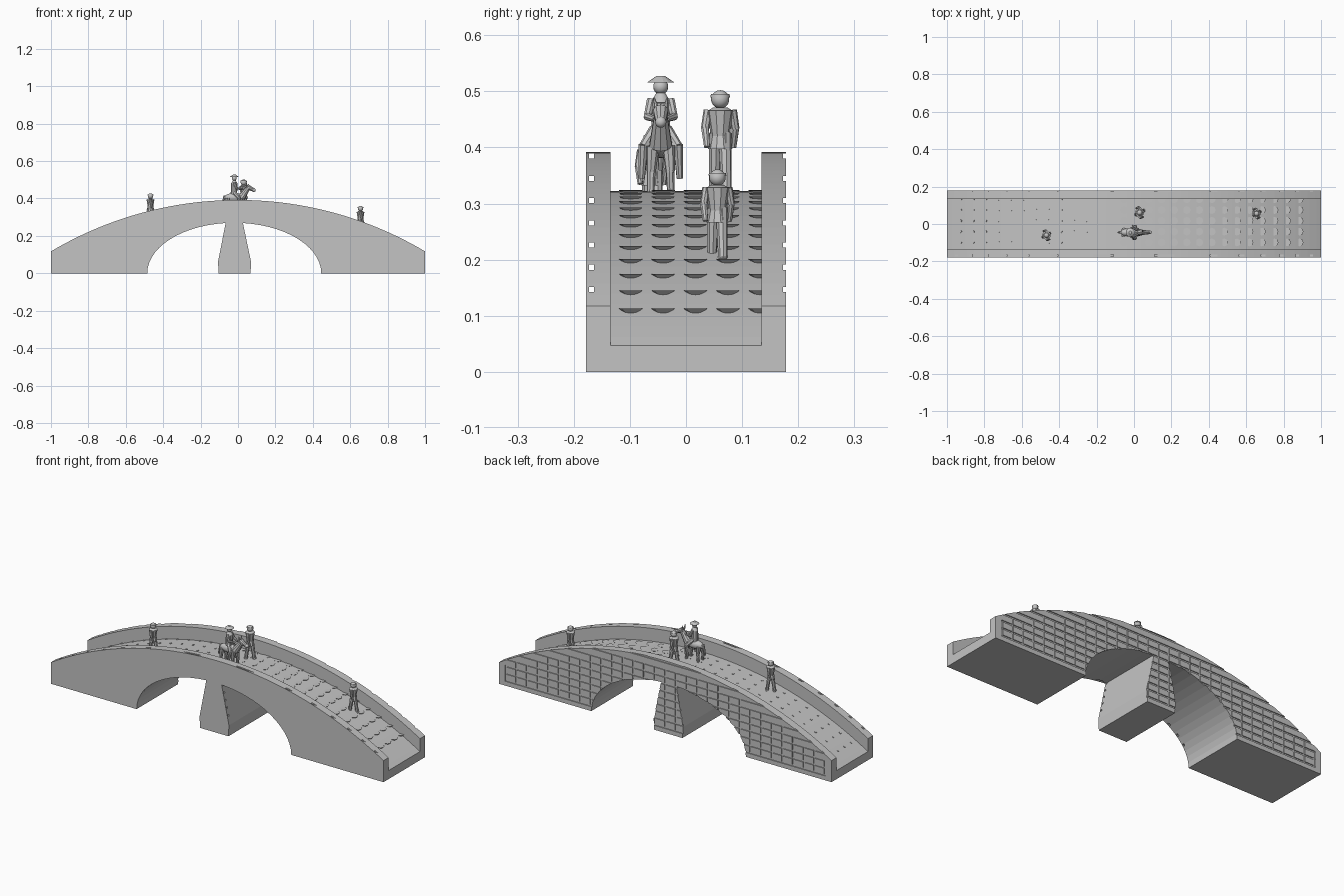
import bpy, bmesh, math
from mathutils import Vector, Matrix

if "Cube" in bpy.data.objects:
    bpy.data.objects.remove(bpy.data.objects["Cube"])

stone = bpy.data.materials.new("stone grey")
stone.diffuse_color = (0.55, 0.55, 0.55, 1)
stone.use_nodes = True
stone.node_tree.nodes["Principled BSDF"].inputs["Base Color"].default_value = stone.diffuse_color

R = 1.956          # radius of the bridge back
HALF_W = 0.178     # half width of the bridge


def arc(x, crown):
    return crown - (R - math.sqrt(R * R - x * x))


def finish(bm, name, smooth=False):
    bmesh.ops.recalc_face_normals(bm, faces=bm.faces)
    me = bpy.data.meshes.new(name)
    bm.to_mesh(me)
    bm.free()
    me.materials.append(stone)
    ob = bpy.data.objects.new(name, me)
    bpy.context.collection.objects.link(ob)
    if smooth:
        for o in bpy.context.selected_objects:
            o.select_set(False)
        ob.select_set(True)
        bpy.context.view_layer.objects.active = ob
        bpy.ops.object.shade_smooth_by_angle(angle=math.radians(35))
    return ob


def extrude_profile(name, pts, y0, y1):
    bm = bmesh.new()
    face = bm.faces.new([bm.verts.new((x, y0, z)) for x, z in pts])
    geo = bmesh.ops.extrude_face_region(bm, geom=[face])["geom"]
    bmesh.ops.translate(bm, vec=(0, y1 - y0, 0),
                        verts=[v for v in geo if isinstance(v, bmesh.types.BMVert)])
    return finish(bm, name)


def box(bm, x0, x1, y0, y1, z0, z1):
    m = Matrix.Translation(((x0 + x1) / 2, (y0 + y1) / 2, (z0 + z1) / 2))
    bmesh.ops.create_cube(bm, size=1, matrix=m @ Matrix.Diagonal((x1 - x0, y1 - y0, z1 - z0, 1)))


def limb(bm, a, b, r1, r2, sides=10, flat=1.0):
    """Tapered rod from a to b; flat squeezes it sideways."""
    a, b = Vector(a), Vector(b)
    d = b - a
    m = Matrix.Translation((a + b) / 2) @ d.to_track_quat('Z', 'Y').to_matrix().to_4x4()
    bmesh.ops.create_cone(bm, cap_ends=True, segments=sides, radius1=r1, radius2=r2,
                          depth=d.length, matrix=m @ Matrix.Diagonal((flat, 1, 1, 1)))


def ball(bm, c, r, scale=(1, 1, 1)):
    bmesh.ops.create_uvsphere(bm, u_segments=14, v_segments=9, radius=r,
                              matrix=Matrix.Translation(c) @ Matrix.Diagonal((*scale, 1)))


def cut(target, cutter):
    mod = target.modifiers.new("cut", 'BOOLEAN')
    mod.operation, mod.solver, mod.object = 'DIFFERENCE', 'EXACT', cutter
    bpy.context.view_layer.objects.active = target
    bpy.ops.object.modifier_apply(modifier=mod.name)
    bpy.data.objects.remove(cutter)


# Bridge body: arched back, wide elliptical opening and flared centre pier
def opening(x):
    return 0.27 * math.sqrt(max(0, 1 - ((x + 0.02) / 0.465) ** 2))


def opening_points(a0, a1, n=14):
    angs = [math.radians(a0 + (a1 - a0) * i / n) for i in range(n + 1)]
    return [(-0.02 + 0.465 * math.cos(a), 0.27 * math.sin(a)) for a in angs]


pts = [(-1, 0)] + opening_points(180, 95.7)
pts += [(-0.107, 0.06), (-0.103, 0), (0.067, 0), (0.07, 0.06)]
pts += opening_points(84.3, 0) + [(1, 0)]
pts += [(1 - i / 28, arc(1 - i / 28, 0.392)) for i in range(57)]
bridge = extrude_profile("bridge_body", pts, -HALF_W, HALF_W)

# Sunken roadway between the parapets
top = [(1.05 - i * 0.0375, arc(1.05 - i * 0.0375, 0.322)) for i in range(57)]
cut(bridge, extrude_profile("roadway_cutter", top + [(-1.05, 0.6), (1.05, 0.6)], -0.135, 0.135))

# Masonry joints: open on the back wall, buried channels in the front parapet
rows = [0.028 + 0.0396 * i for i in range(10)]
J = 0.0045
bm = bmesh.new()
for z in rows:
    box(bm, -0.965, 0.965, 0.173, 0.19, z - J, z + J)
    if z > 0.1:
        box(bm, -0.965, 0.965, -0.173, -0.164, z - J, z + J)
cut(bridge, finish(bm, "course_cutter"))
bm = bmesh.new()
for i in range(31):
    x = -0.96 + i * 0.064
    high = max(z for z in rows if z < arc(x, 0.392) - 0.02)
    box(bm, x - J, x + J, 0.1734, 0.191, rows[0], high)
cut(bridge, finish(bm, "upright_joint_cutter"))

# Paving stones: level studs on the right slope, small tilted ones on the left
bm = bmesh.new()
for i in range(28):
    x = 0.885 - 0.067 * i
    if x < -0.93:
        break
    z = arc(x, 0.322)
    for j in range(5):
        p = Matrix.Translation((x, -0.0985 + 0.0577 * j, z - 0.003))
        if x > -0.1:
            bmesh.ops.create_cone(bm, cap_ends=True, segments=8, radius1=0.008,
                                  radius2=0.021, depth=0.011, matrix=p)
        else:
            tilt = Matrix.Rotation(math.asin(x / R), 4, 'Y')
            bmesh.ops.create_cone(bm, cap_ends=True, segments=6, radius1=0.006,
                                  radius2=0.006, depth=0.011, matrix=p @ tilt)
finish(bm, "paving_stones")


# Walking people
def walker(name, x, y, z, h):
    bm = bmesh.new()
    for s in (-1, 1):
        limb(bm, (0.1 * s, 0.06 * s, 0), (0.01 * s, 0.045 * s, 0.58), 0.05, 0.065, 8)   # leg
        limb(bm, (0.1 * s + 0.03, 0.06 * s, 0), (0.1 * s - 0.03, 0.06 * s, 0.05), 0.05, 0.04, 8)
        limb(bm, (0, 0.12 * s, 0.8), (-0.03 * s, 0.15 * s, 0.62), 0.045, 0.04, 8)       # upper arm
        limb(bm, (-0.03 * s, 0.15 * s, 0.63), (-0.1 * s, 0.13 * s, 0.44), 0.04, 0.03, 8)
    limb(bm, (0, 0, 0.42), (0, 0, 0.56), 0.12, 0.09, 10)      # coat skirt
    limb(bm, (0, 0, 0.54), (0, 0, 0.8), 0.09, 0.135, 10)      # chest
    limb(bm, (0, 0, 0.79), (0, 0, 0.83), 0.135, 0.07, 10)     # shoulders
    ball(bm, (0, 0, 0.91), 0.09)                              # head
    limb(bm, (0, 0, 0.93), (0, 0, 0.96), 0.097, 0.092, 12)    # cap band
    bmesh.ops.transform(bm, matrix=Matrix.Translation((x, y, z)) @ Matrix.Scale(h, 4), verts=bm.verts)
    finish(bm, name, True)


walker("walker_crown", 0.03, 0.061, 0.321, 0.181)
walker("walker_right", 0.655, 0.056, 0.197, 0.164)
walker("walker_left", -0.468, -0.06, 0.262, 0.166)

# Horse
Y = -0.045
bm = bmesh.new()
ball(bm, (-0.02, Y, 0.405), 0.024, (2.3, 0.95, 1.0))
limb(bm, (0.018, Y, 0.405), (0.055, Y, 0.458), 0.021, 0.012)
limb(bm, (0.048, Y, 0.464), (0.085, Y, 0.444), 0.014, 0.009)
ball(bm, (0.085, Y, 0.445), 0.01)
limb(bm, (-0.07, Y, 0.415), (-0.085, Y, 0.36), 0.008, 0.004, 8)
for s in (-1, 1):
    limb(bm, (0.046, Y + 0.007 * s, 0.468), (0.045, Y + 0.012 * s, 0.49), 0.005, 0.001, 6)
    for x in (0.015, -0.055):
        limb(bm, (x, Y + 0.014 * s, 0.402), (x + 0.004 * s, Y + 0.017 * s, 0.355), 0.012, 0.008, 8)
        limb(bm, (x + 0.004 * s, Y + 0.017 * s, 0.36), (x, Y + 0.018 * s, 0.32), 0.008, 0.007, 8)
finish(bm, "horse", True)

# Rider
bm = bmesh.new()
limb(bm, (-0.022, Y, 0.422), (-0.02, Y, 0.48), 0.017, 0.018)
limb(bm, (-0.02, Y, 0.48), (-0.02, Y, 0.497), 0.018, 0.008)
ball(bm, (-0.02, Y, 0.508), 0.0135)
for s in (-1, 1):
    limb(bm, (-0.02, Y + 0.01 * s, 0.432), (0.008, Y + 0.031 * s, 0.4), 0.011, 0.009, 8)
    limb(bm, (0.008, Y + 0.031 * s, 0.405), (-0.004, Y + 0.034 * s, 0.345), 0.009, 0.006, 8)
    limb(bm, (-0.02, Y + 0.017 * s, 0.485), (-0.008, Y + 0.024 * s, 0.452), 0.008, 0.007, 8)
    limb(bm, (-0.008, Y + 0.024 * s, 0.455), (0.022, Y + 0.01 * s, 0.45), 0.007, 0.005, 8)
finish(bm, "rider", True)

# Wide hat
bm = bmesh.new()
limb(bm, (-0.02, Y, 0.516), (-0.02, Y, 0.527), 0.024, 0.008, 14)
finish(bm, "rider_hat")
